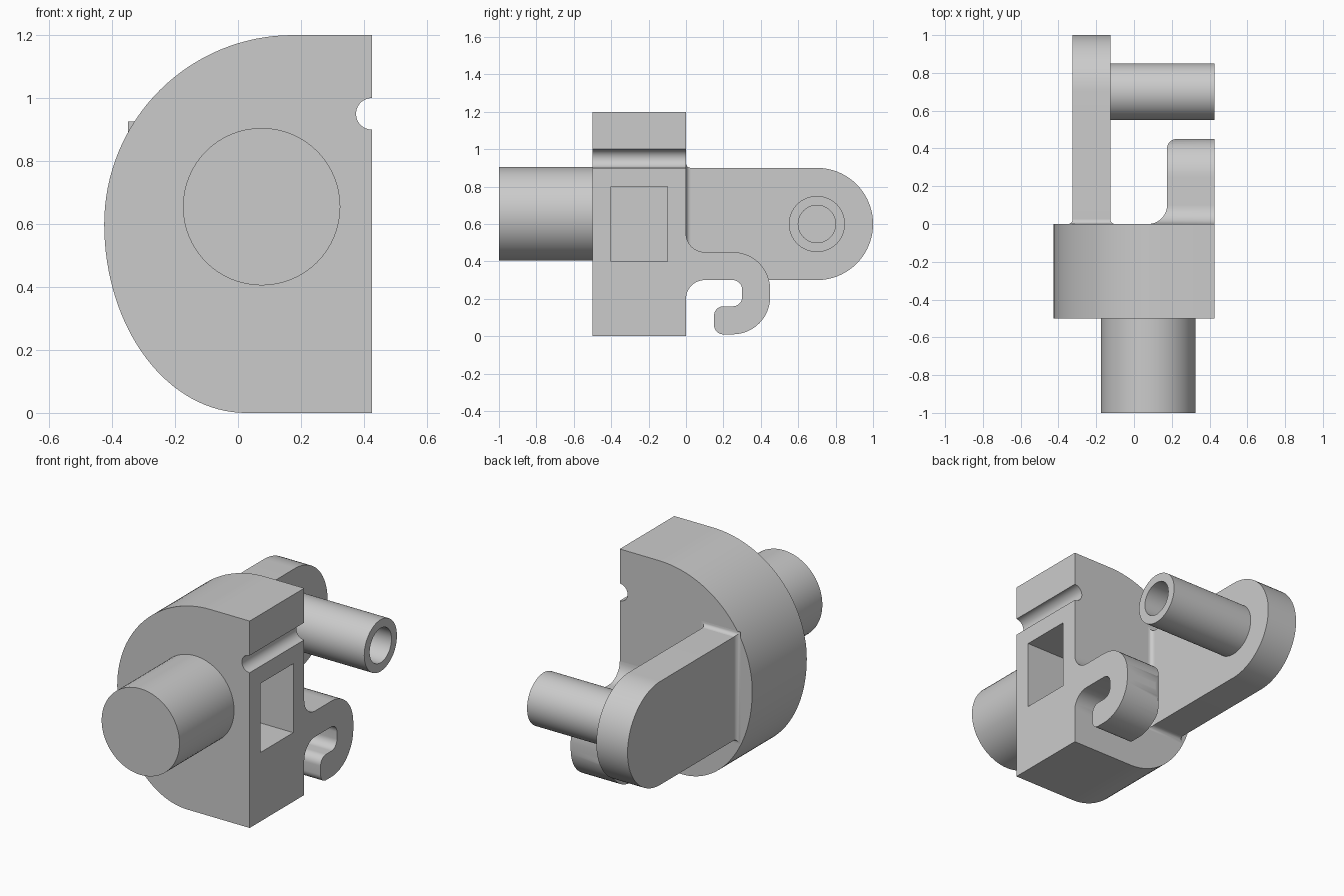
import bpy
import bmesh
from math import sin, cos, radians

cube = bpy.data.objects.get("Cube")
if cube:
    bpy.data.objects.remove(cube, do_unlink=True)

grey = bpy.data.materials.new("plain grey")
grey.use_nodes = True
colour = (0.6, 0.6, 0.6, 1)
grey.diffuse_color = colour
grey.node_tree.nodes["Principled BSDF"].inputs["Base Color"].default_value = colour


def arc(u, v, ru, start, end, rv=None, steps=12):
    """Points on an arc, angles in degrees."""
    rv = rv or ru
    angles = [radians(start + (end - start) * i / steps) for i in range(steps + 1)]
    return [(u + ru * cos(a), v + rv * sin(a)) for a in angles]


def circle(u, v, r):
    return arc(u, v, r, 0, 360, steps=64)[:-1]


def make_object(name, bm):
    bmesh.ops.remove_doubles(bm, verts=bm.verts, dist=0.0001)
    bmesh.ops.recalc_face_normals(bm, faces=bm.faces)
    mesh = bpy.data.meshes.new(name)
    bm.to_mesh(mesh)
    bm.free()
    mesh.materials.append(grey)
    obj = bpy.data.objects.new(name, mesh)
    bpy.context.collection.objects.link(obj)
    return obj


def loft(name, rings):
    """Skin matching closed rings of 3D points and cap both ends."""
    bm = bmesh.new()
    rows = [[bm.verts.new(p) for p in ring] for ring in rings]
    n = len(rows[0])
    for low, high in zip(rows, rows[1:]):
        for i in range(n):
            j = (i + 1) % n
            bm.faces.new((low[i], low[j], high[j], high[i]))
    bm.faces.new(rows[0])
    bm.faces.new(rows[-1])
    return make_object(name, bm)


def prism(name, profile, axis, start, end):
    """Extrude a 2D profile along x, y or z."""
    place = {"x": lambda u, v, d: (d, u, v),
             "y": lambda u, v, d: (u, d, v),
             "z": lambda u, v, d: (u, v, d)}[axis]
    return loft(name, [[place(u, v, d) for u, v in profile] for d in (start, end)])


def boolean(obj, cutter, operation="DIFFERENCE"):
    mod = obj.modifiers.new("cut", "BOOLEAN")
    mod.object, mod.operation, mod.solver = cutter, operation, "EXACT"
    cutter.hide_render = True
    bpy.context.view_layer.objects.active = obj
    bpy.ops.object.modifier_apply(modifier=mod.name)
    bpy.data.objects.remove(cutter, do_unlink=True)


def box_profile(u0, u1, v0, v1):
    return [(u0, v0), (u1, v0), (u1, v1), (u0, v1)]


SIDE = 0.425

# Body: flat on one side, rounded on the other, with groove and pocket
body = prism("body", [(SIDE, 0), (SIDE, 1.2)]
             + arc(0.175, 0.6, 0.6, 90, 180, steps=32)
             + arc(0.025, 0.6, 0.45, 180, 270, rv=0.6, steps=32), "y", -0.5, 0)
boolean(body, prism("groove_cutter", circle(SIDE, 0.95, 0.05), "y", -0.6, 0.1))
boolean(body, prism("pocket_cutter", box_profile(-0.4, -0.1, 0.4, 0.8), "x", 0.025, 0.5))

# Front shaft
shaft = prism("front_shaft", circle(0.075, 0.655, 0.25), "y", -1, -0.5)

# Arm with round end, and a small flared foot where it meets the body
arm = prism("rear_arm", [(0, 0.9), (0, 0.3)]
            + arc(0.7, 0.6, 0.3, -90, 90, steps=40), "x", -0.325, -0.125)
foot_rings = []
for grow, y in arc(0.025, 0.025, 0.025, 270, 180, steps=5):
    outline = box_profile(-0.325 - grow, -0.125 + grow, 0.3 - grow, 0.9 + grow)
    foot_rings.append([(x, y, z) for x, z in outline])
foot = loft("arm_foot", foot_rings)

# Hollow pin standing on the arm
pin = prism("hollow_pin", circle(0.7, 0.6, 0.15), "x", -0.125, SIDE)
boolean(pin, prism("bore_cutter", circle(0.7, 0.6, 0.1), "x", -0.1, 0.5))

# Hook: side outline trimmed by a top outline with filleted root
hook_side = (arc(0.1, 0.55, 0.1, 180, 270) + arc(0.25, 0.25, 0.2, 90, 0)
             + arc(0.25, 0.21, 0.2, 0, -90) + arc(0.2, 0.06, 0.05, 270, 180)
             + arc(0.2, 0.11, 0.05, 180, 90) + arc(0.25, 0.21, 0.05, -90, 0)
             + arc(0.25, 0.25, 0.05, 0, 90) + arc(0.1, 0.2, 0.1, 90, 180))
hook = prism("hook", hook_side, "x", 0.02, SIDE)
hook_top = ([(0.5, 0), (0.5, 0.45)] + arc(0.225, 0.4, 0.05, 90, 180)
            + arc(0.075, 0.1, 0.1, 0, -90))
boolean(hook, prism("hook_trimmer", hook_top, "z", -0.2, 0.8), "INTERSECT")

# Smooth the curved walls, keep the edges crisp
bpy.ops.object.select_all(action="DESELECT")
for part in (body, shaft, arm, foot, pin, hook):
    part.select_set(True)
bpy.context.view_layer.objects.active = body
bpy.ops.object.shade_smooth_by_angle(angle=radians(30))
